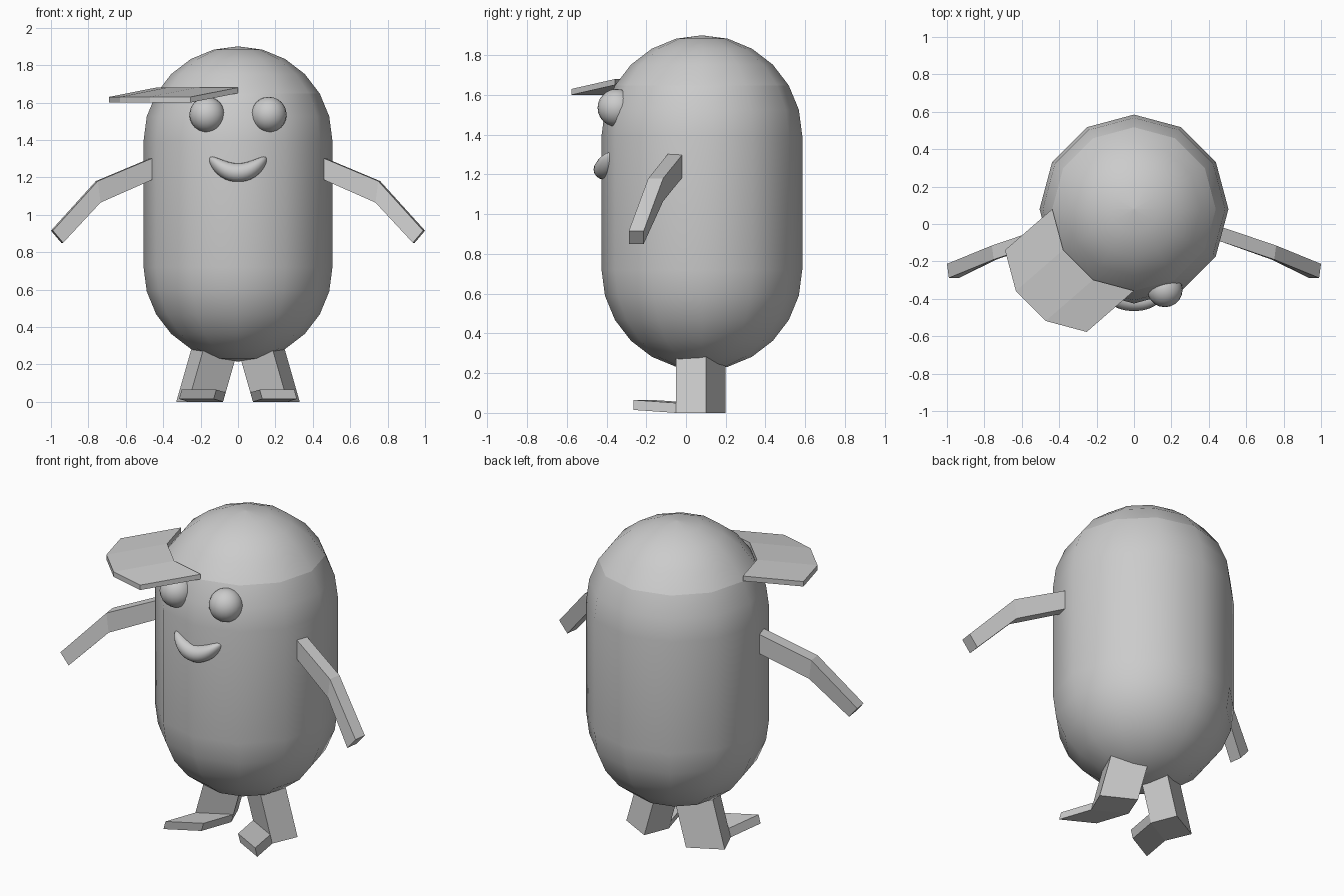
import bpy, bmesh
from math import sin, cos, pi, radians, sqrt

if "Cube" in bpy.data.objects:
    bpy.data.objects.remove(bpy.data.objects["Cube"])

CY, R, SIDES = 0.08, 0.505, 12


def loft(name, rings, smooth=False):
    """Skin a closed, capped mesh over a row of equal-length rings."""
    bm = bmesh.new()
    rows = [[bm.verts.new(p) for p in ring] for ring in rings]
    n = len(rows[0])
    for a, b in zip(rows, rows[1:]):
        for i in range(n):
            j = (i + 1) % n
            bm.faces.new((a[i], a[j], b[j], b[i]))
    bm.faces.new(rows[0][::-1])
    bm.faces.new(rows[-1])
    bmesh.ops.remove_doubles(bm, verts=bm.verts, dist=0.0005)
    bmesh.ops.recalc_face_normals(bm, faces=bm.faces)
    me = bpy.data.meshes.new(name)
    bm.to_mesh(me)
    bm.free()
    ob = bpy.data.objects.new(name, me)
    bpy.context.collection.objects.link(ob)
    if smooth:
        bpy.context.view_layer.objects.active = ob
        ob.select_set(True)
        bpy.ops.object.shade_smooth_by_angle(angle=radians(50))
        ob.select_set(False)
    return ob


def ring(r, z):
    return [(r * cos(2 * pi * i / SIDES), CY + r * sin(2 * pi * i / SIDES), z)
            for i in range(SIDES)]


def dome(a, base, sign):
    return ring(max(R * cos(radians(a)), 0.001), base + sign * R * sin(radians(a)))


# capsule body and the cap crown that closes its top
loft("body", [dome(a, 0.72, -1) for a in range(90, -1, -15)]
     + [dome(a, 1.395, 1) for a in (0, 15, 30)], True)
loft("cap_crown", [dome(a, 1.395, 1) for a in range(30, 91, 15)], True)

# sideways cap brim, following a quarter of the crown edge
sections = []
for a in (180, 210, 240, 270):
    x, y = 0.437 * cos(radians(a)), CY + 0.437 * sin(radians(a))
    ox, oy = x - 0.253, y - 0.22
    sections.append([(x, y, 1.65), (ox, oy, 1.60), (ox, oy, 1.63), (x, y, 1.68)])
loft("cap_brim", sections)

# smiling mouth
mouth = []
for k in range(21):
    t = sin(pi * (k / 20 - 0.5))
    r = 0.05 * sqrt(max(1 - t ** 4, 0)) + 0.0001
    mouth.append([(0.155 * t, -0.415 + 0.04 * t * t + r * cos(2 * pi * i / 16),
                   1.225 + 0.07 * t * t + r * sin(2 * pi * i / 16)) for i in range(16)])
loft("mouth", mouth, True)

# leg footprint corners: outer, front, inner, back
O, F, I, B = (0.33, 0.10), (0.265, -0.05), (0.08, 0.05), (0.14, 0.20)

for side, s in (("left", 1), ("right", -1)):
    # eye
    bpy.ops.mesh.primitive_uv_sphere_add(segments=20, ring_count=12, radius=0.095,
                                         location=(s * 0.165, -0.35, 1.535))
    bpy.context.object.name = side + "_eye"
    bpy.ops.object.shade_smooth()
    bpy.context.object.select_set(False)

    # bent arm: (top x, top z, bottom x, bottom z, back y)
    arm = []
    for tx, tz, bx, bz, y in ((0.45, 1.31, 0.45, 1.195, -0.01),
                              (0.76, 1.18, 0.745, 1.065, -0.115),
                              (1.0, 0.915, 0.945, 0.85, -0.213)):
        arm.append([(s * tx, y, tz), (s * (tx - 0.01), y - 0.075, tz),
                    (s * (bx - 0.01), y - 0.075, bz), (s * bx, y, bz)])
    loft(side + "_arm", arm)

    # leg leaning outwards
    loft(side + "_leg", [[(s * (x - d), y, z) for x, y in (O, F, I, B)]
                         for z, d in ((0, 0), (0.28, 0.08))])

    # flat foot pushed out of the front of the leg, toe slightly raised
    loft(side + "_foot", [[(s * (F[0] + dx), F[1] + dy, z), (s * (I[0] + dx), I[1] + dy, z),
                           (s * (I[0] + dx - 0.014), I[1] + dy, z + 0.05),
                           (s * (F[0] + dx - 0.014), F[1] + dy, z + 0.05)]
                          for dx, dy, z in ((0, 0, 0), (0.05, -0.215, 0.015))])
